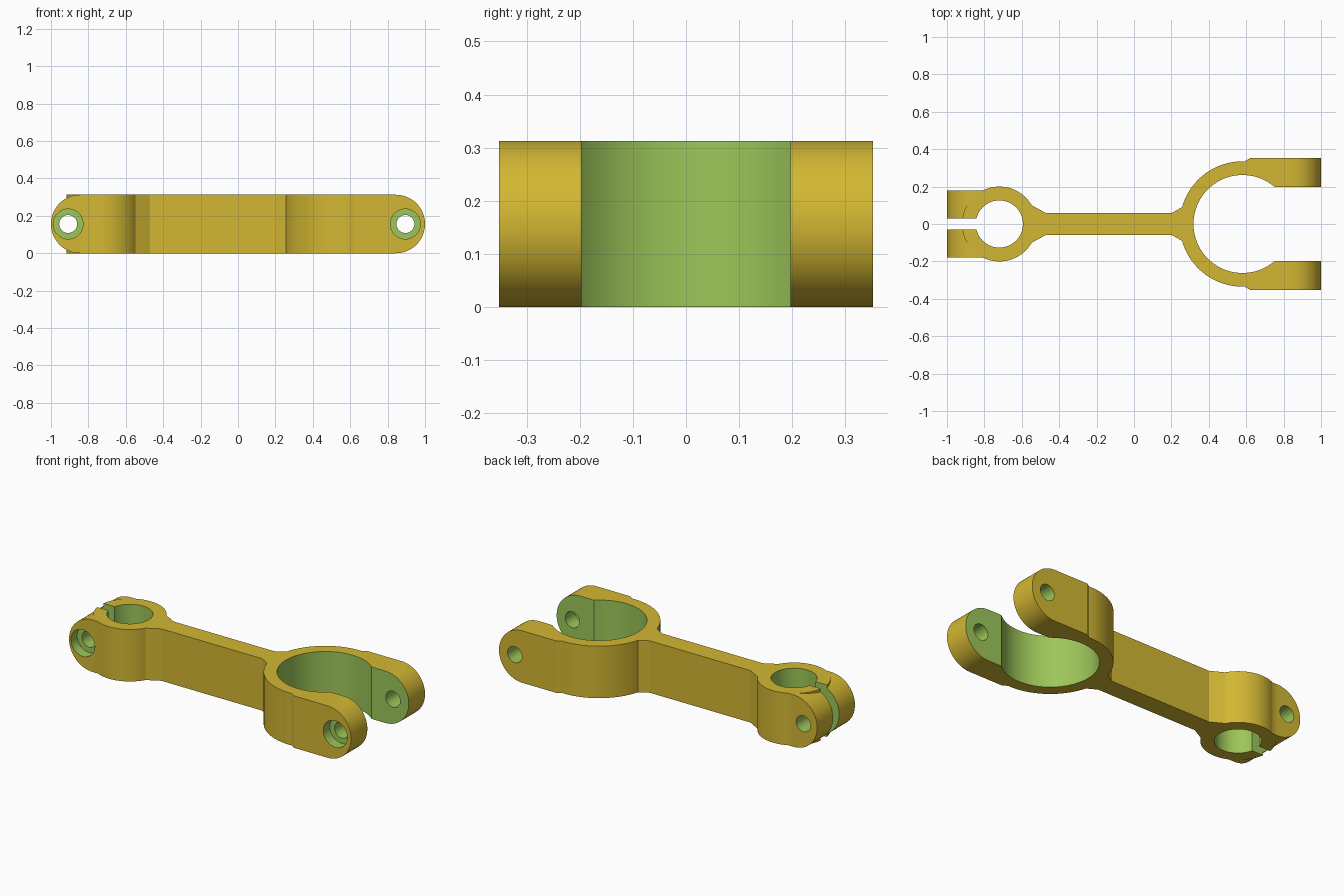
import bpy, bmesh, math
from mathutils import Vector

if "Cube" in bpy.data.objects:
    bpy.data.objects.remove(bpy.data.objects["Cube"])

H = 0.313          # overall height
R = H / 2          # radius of the rounded lug ends
SMALL, BIG = -0.72, 0.58   # x of the two ring centres


def material(name, colour):
    m = bpy.data.materials.new(name)
    m.diffuse_color = (*colour, 1)
    m.use_nodes = True
    m.node_tree.nodes["Principled BSDF"].inputs["Base Color"].default_value = m.diffuse_color
    return m


MATS = [material("mustard yellow", (0.65, 0.475, 0.033)),
        material("leaf green", (0.335, 0.565, 0.1))]


def prism(name, points, offset, mat=0):
    """Extrude a closed loop of 3D points along an offset vector."""
    bm = bmesh.new()
    face = bm.faces.new([bm.verts.new(p) for p in points])
    ext = bmesh.ops.extrude_face_region(bm, geom=[face])
    bmesh.ops.translate(bm, vec=Vector(offset),
                        verts=[v for v in ext["geom"] if isinstance(v, bmesh.types.BMVert)])
    bmesh.ops.recalc_face_normals(bm, faces=bm.faces)
    for f in bm.faces:
        f.material_index = mat
    mesh = bpy.data.meshes.new(name)
    bm.to_mesh(mesh)
    bm.free()
    for m in MATS:
        mesh.materials.append(m)
    obj = bpy.data.objects.new(name, mesh)
    bpy.context.collection.objects.link(obj)
    return obj


def arc(cx, cy, r, a0, a1, n):
    """Points on an arc, angles in degrees."""
    return [(cx + r * math.cos(math.radians(a0 + (a1 - a0) * i / n)),
             cy + r * math.sin(math.radians(a0 + (a1 - a0) * i / n))) for i in range(n + 1)]


def circle(cx, cy, r, n):
    return arc(cx, cy, r, 0, 360, n)[:-1]


def combine(target, tool, operation):
    mod = target.modifiers.new("combine", 'BOOLEAN')
    mod.operation = operation
    mod.solver = 'EXACT'
    mod.object = tool
    bpy.context.view_layer.objects.active = target
    bpy.ops.object.modifier_apply(modifier=mod.name)
    bpy.data.objects.remove(tool)


def box_cutter(x0, x1, y):
    return prism("gap_cutter", [(x0, -y, -0.1), (x1, -y, -0.1), (x1, y, -0.1), (x0, y, -0.1)],
                 (0, 0, H + 0.2), 1)


def pin_cutter(x, r, y0, y1):
    return prism("pin_cutter", [(a, y0, b) for a, b in circle(x, R, r, 40)], (0, y1 - y0, 0), 1)


# Body plan: small ring, gusset, bar, gusset, big ring, start of the fork
half = arc(SMALL, 0, 0.2, 180, 30, 40)
half += [(-0.47, 0.058), (0.2, 0.058)]
half += arc(BIG, 0, 0.335, 164.3, 88, 32)
half += [(0.62, 0.352), (0.82, 0.352)]
plan = half + [(x, -y) for x, y in reversed(half[1:])]
body = prism("connecting_link", [(x, y, 0) for x, y in plan], (0, 0, H))

# Clamp lugs on the left and fork lugs on the right, with rounded ends
for side in (-1, 1):
    for end, root, inner, outer in ((-1, SMALL, 0.01, 0.18), (1, 0.75, 0.18, 0.352)):
        tip = [(end * (1 - R + x), z) for x, z in arc(0, R, R, -90, 90, 32)]
        profile = [(root, 0)] + tip + [(root, H)]
        lug = prism("lug", [(x, side * inner, z) for x, z in profile],
                    (0, side * (outer - inner), 0))
        combine(body, lug, 'UNION')

# Bores, clamp slot and fork opening
for cx, r in ((SMALL, 0.126), (BIG, 0.262)):
    bore = prism("bore_cutter", [(x, y, -0.1) for x, y in circle(cx, 0, r, 80)],
                 (0, 0, H + 0.2), 1)
    combine(body, bore, 'DIFFERENCE')
combine(body, box_cutter(-1.1, SMALL, 0.029), 'DIFFERENCE')
combine(body, box_cutter(BIG, 1.1, 0.197), 'DIFFERENCE')

# Bolt holes with counterbores on the front
for x, seat in ((-0.908, -0.12), (0.895, -0.29)):
    combine(body, pin_cutter(x, 0.048, -0.5, 0.5), 'DIFFERENCE')
    combine(body, pin_cutter(x, 0.08, -0.5, seat), 'DIFFERENCE')

# Smooth curved walls, sharp edges
bpy.ops.object.select_all(action='DESELECT')
body.select_set(True)
bpy.context.view_layer.objects.active = body
bpy.ops.object.shade_smooth_by_angle(angle=math.radians(25))
